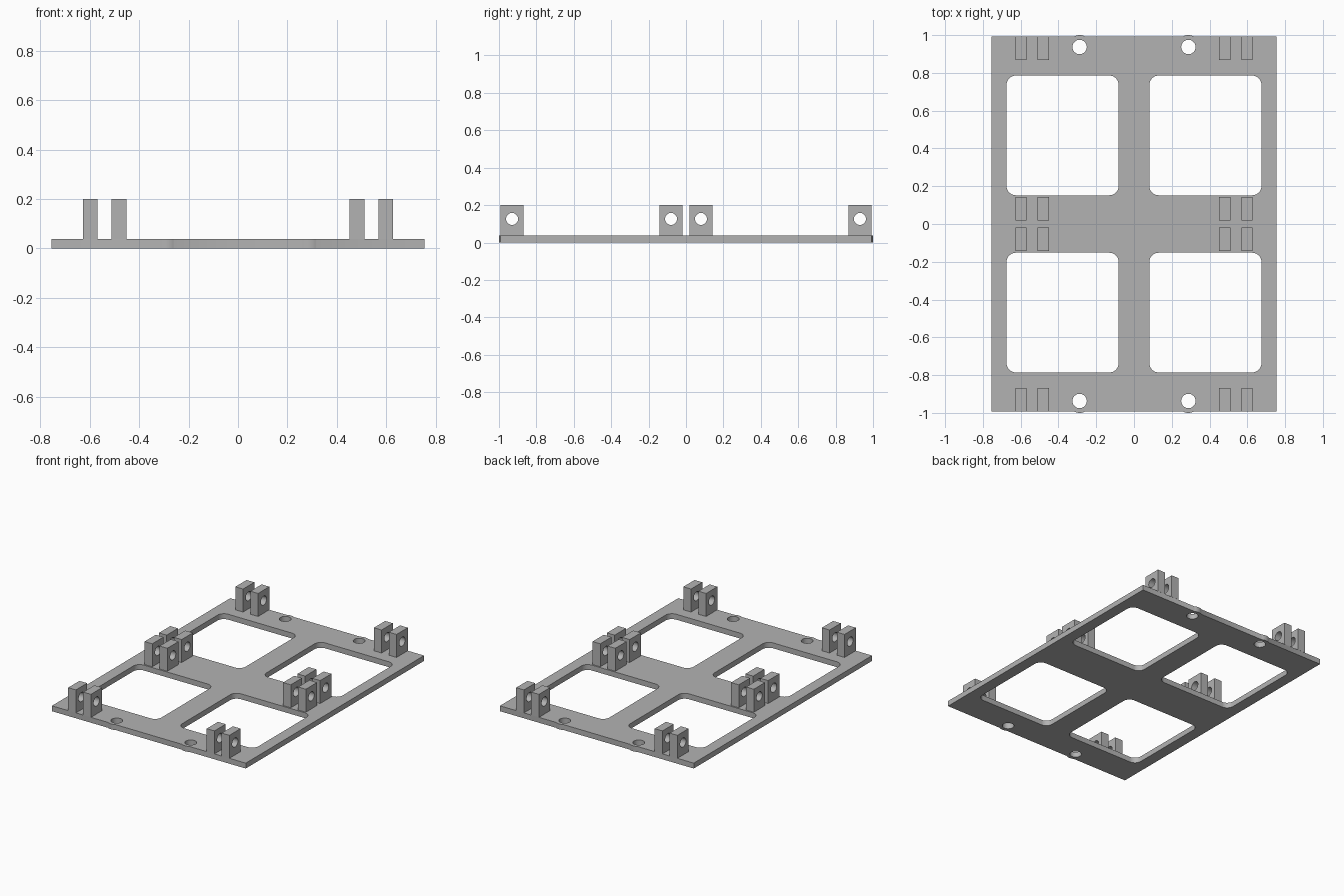
import bpy
from math import pi, sin, cos, atan2, sqrt
from mathutils import Matrix

cube = bpy.data.objects.get("Cube")
if cube:
    bpy.data.objects.remove(cube, do_unlink=True)

GREY = (0.45, 0.45, 0.45, 1)
mat = bpy.data.materials.new("plain_grey")
mat.use_nodes = True
mat.diffuse_color = GREY
mat.node_tree.nodes["Principled BSDF"].inputs["Base Color"].default_value = GREY

PLATE_X, PLATE_Y, PLATE_Z = 0.755, 0.992, 0.038
HOLE_X, HOLE_Y, HOLE_R = 0.288, 0.937, 0.038
BOSS_R = 1 - HOLE_Y
LUG_TOP, LUG_W, LUG_D = 0.2, 0.06, 0.125


def arc(cx, cy, r, start, end, steps):
    angles = [start + (end - start) * i / steps for i in range(steps + 1)]
    return [(cx + r * cos(a), cy + r * sin(a)) for a in angles]


def circle(cx, cy, r, steps=40):
    return arc(cx, cy, r, 0, 2 * pi, steps)[:-1]


def rounded_rect(cx, cy, hx, hy, r):
    pts = []
    for q, (sx, sy) in enumerate([(1, 1), (-1, 1), (-1, -1), (1, -1)]):
        pts += arc(cx + sx * (hx - r), cy + sy * (hy - r), r, q * pi / 2, (q + 1) * pi / 2, 8)
    return pts


def extrude_profile(name, loops, thickness, matrix):
    """Fill closed loops (inner ones become holes) and extrude them."""
    curve = bpy.data.curves.new(name, "CURVE")
    curve.dimensions = "2D"
    curve.fill_mode = "BOTH"
    curve.extrude = thickness / 2
    for pts in loops:
        spline = curve.splines.new("POLY")
        spline.points.add(len(pts) - 1)
        for p, (x, y) in zip(spline.points, pts):
            p.co = (x, y, 0, 1)
        spline.use_cyclic_u = True
    obj = bpy.data.objects.new(name, curve)
    bpy.context.collection.objects.link(obj)
    bpy.ops.object.select_all(action="DESELECT")
    obj.select_set(True)
    bpy.context.view_layer.objects.active = obj
    bpy.ops.object.convert(target="MESH")
    obj = bpy.context.object
    # Weld the caps to the walls
    bpy.ops.object.mode_set(mode="EDIT")
    bpy.ops.mesh.select_all(action="SELECT")
    bpy.ops.mesh.remove_doubles(threshold=0.0001)
    bpy.ops.mesh.normals_make_consistent(inside=False)
    bpy.ops.object.mode_set(mode="OBJECT")
    obj.data.transform(matrix)
    obj.data.materials.clear()
    obj.data.materials.append(mat)
    bpy.ops.object.shade_smooth_by_angle(angle=pi / 6)
    return obj


# Base plate outline, with a slight boss bulge at each screw hole
half = atan2(PLATE_Y - HOLE_Y, sqrt(BOSS_R ** 2 - (PLATE_Y - HOLE_Y) ** 2))
back = [(PLATE_X, PLATE_Y)]
for x in (HOLE_X, -HOLE_X):
    back += arc(x, HOLE_Y, BOSS_R, half, pi - half, 10)
back.append((-PLATE_X, PLATE_Y))
outline = back + [(-x, -y) for x, y in back]

# Four windows and four screw holes
loops = [outline]
for sx in (-1, 1):
    for sy in (-1, 1):
        loops.append(rounded_rect(sx * 0.378, sy * 0.469, 0.297, 0.317, 0.05))
        loops.append(circle(sx * HOLE_X, sy * HOLE_Y, HOLE_R))
extrude_profile("base_plate", loops, PLATE_Z, Matrix.Translation((0, 0, PLATE_Z / 2)))

# Hinge lugs: drilled blocks in pairs at the ends and the middle
d = LUG_D / 2
block = [(-d, PLATE_Z), (d, PLATE_Z), (d, LUG_TOP), (-d, LUG_TOP)]
stand_up = Matrix(((0, 0, 1, 0), (1, 0, 0, 0), (0, 1, 0, 0), (0, 0, 0, 1)))
lug = extrude_profile("hinge_lug", [block, circle(0, 0.126, 0.032)], LUG_W, stand_up)
spots = [(sx * x, sy * y, 0) for sx in (-1, 1) for x in (0.481, 0.598)
         for sy in (-1, 1) for y in (0.08, 0.93)]
lug.location = spots[0]
for spot in spots[1:]:
    copy = lug.copy()
    copy.location = spot
    bpy.context.collection.objects.link(copy)
